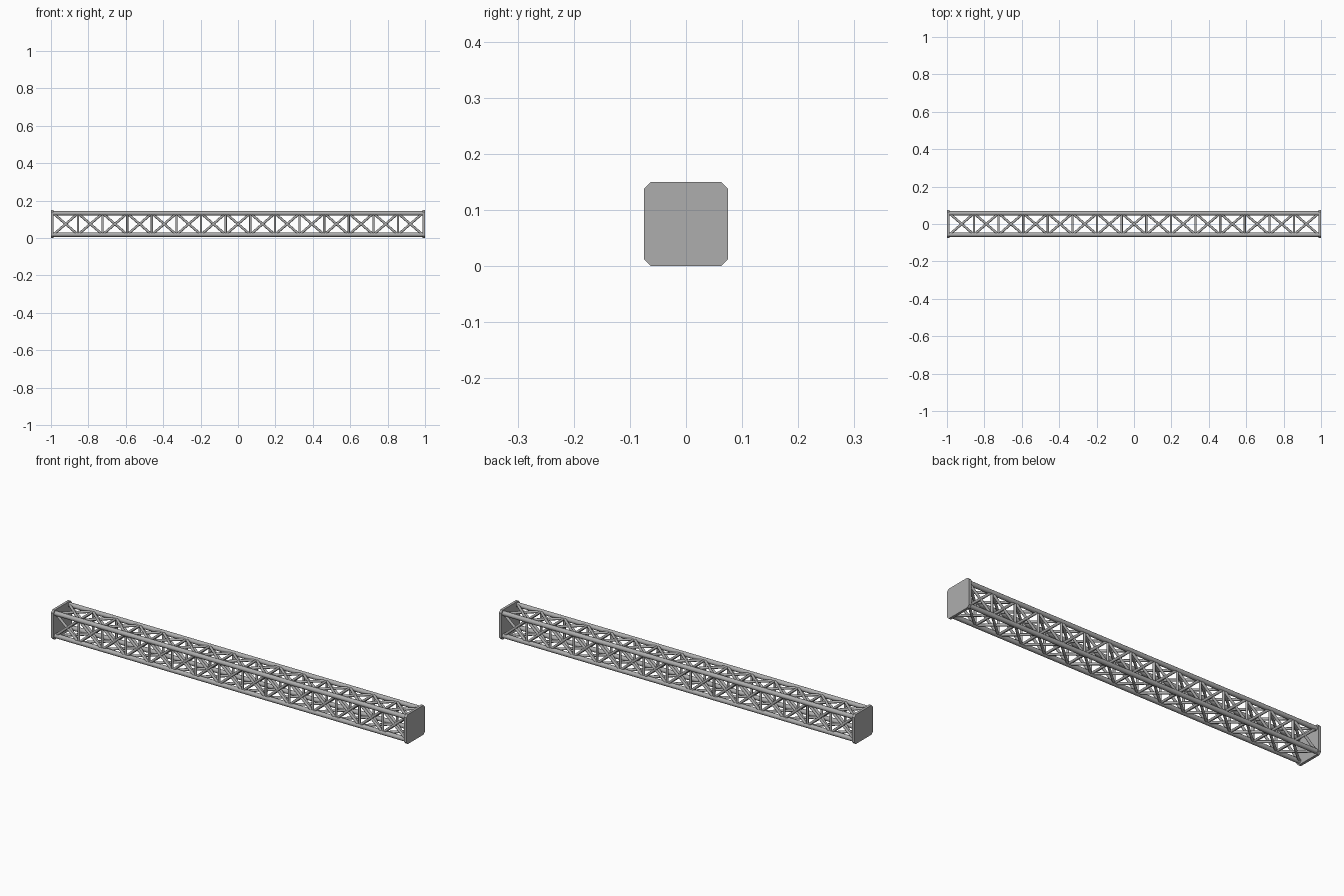
import bpy, bmesh, math
from mathutils import Vector, Matrix

cube = bpy.data.objects.get("Cube")
if cube:
    bpy.data.objects.remove(cube, do_unlink=True)

BAYS = 15
PLATE = 0.013          # end plate thickness
HALF = 0.075           # half the end plate width
CHORD = 0.057          # chord offset from the beam axis
INNER = 1 - PLATE      # half length between the plates
STEP = 2 * INNER / BAYS

steel = bpy.data.materials.new("steel grey")
steel.use_nodes = True
grey = (0.42, 0.42, 0.42, 1)
steel.diffuse_color = grey
steel.node_tree.nodes["Principled BSDF"].inputs["Base Color"].default_value = grey


def add_tube(bm, a, b, radius, sides=12):
    a, b = Vector(a), Vector(b)
    axis = b - a
    place = Matrix.Translation((a + b) / 2) @ axis.to_track_quat('Z', 'Y').to_matrix().to_4x4()
    bmesh.ops.create_cone(bm, cap_ends=True, segments=sides, radius1=radius,
                          radius2=radius, depth=axis.length, matrix=place)


def finish(name, bm, smooth=True):
    bmesh.ops.recalc_face_normals(bm, faces=bm.faces)
    mesh = bpy.data.meshes.new(name)
    bm.to_mesh(mesh)
    bm.free()
    mesh.materials.append(steel)
    obj = bpy.data.objects.new(name, mesh)
    bpy.context.collection.objects.link(obj)
    if smooth:
        bpy.ops.object.select_all(action='DESELECT')
        obj.select_set(True)
        bpy.context.view_layer.objects.active = obj
        bpy.ops.object.shade_smooth_by_angle(angle=math.radians(40))
    return obj


# Long corner tubes
for vertical, z in (("lower", -CHORD), ("upper", CHORD)):
    for depth, y in (("front", -CHORD), ("back", CHORD)):
        bm = bmesh.new()
        add_tube(bm, (-INNER, y, HALF + z), (INNER, y, HALF + z), 0.0115)
        finish(f"{vertical}_{depth}_chord", bm)

# Posts and crossed braces on each of the four sides
for turn, side in enumerate(("bottom", "back", "top", "front")):
    spin = Matrix.Translation((0, 0, HALF)) @ Matrix.Rotation(turn * math.pi / 2, 4, 'X')

    def on_side(x, across):
        return spin @ Vector((x, across, -CHORD))

    posts, braces = bmesh.new(), bmesh.new()
    for i in range(BAYS):
        x0 = -INNER + i * STEP
        x1 = x0 + STEP
        if i:
            add_tube(posts, on_side(x0, -CHORD), on_side(x0, CHORD), 0.006)
        for s in (-1, 1):
            add_tube(braces, on_side(x0, -s * CHORD), on_side(x1, s * CHORD), 0.0065)
    finish(f"{side}_posts", posts)
    finish(f"{side}_cross_braces", braces)

# End plates with clipped corners
CUT = HALF - 0.012
for side, x in (("right", -1), ("left", INNER)):
    bm = bmesh.new()
    outline = []
    for q in range(4):
        corner = Matrix.Rotation(q * math.pi / 2, 4, 'X')
        for y, z in ((HALF, CUT), (CUT, HALF)):
            p = corner @ Vector((0, y, z))
            outline.append(bm.verts.new((x, p.y, p.z + HALF)))
    face = bm.faces.new(outline)
    grown = bmesh.ops.extrude_face_region(bm, geom=[face], use_keep_orig=True)
    moved = [v for v in grown["geom"] if isinstance(v, bmesh.types.BMVert)]
    bmesh.ops.translate(bm, verts=moved, vec=(PLATE, 0, 0))
    finish(f"{side}_end_plate", bm, smooth=False)
